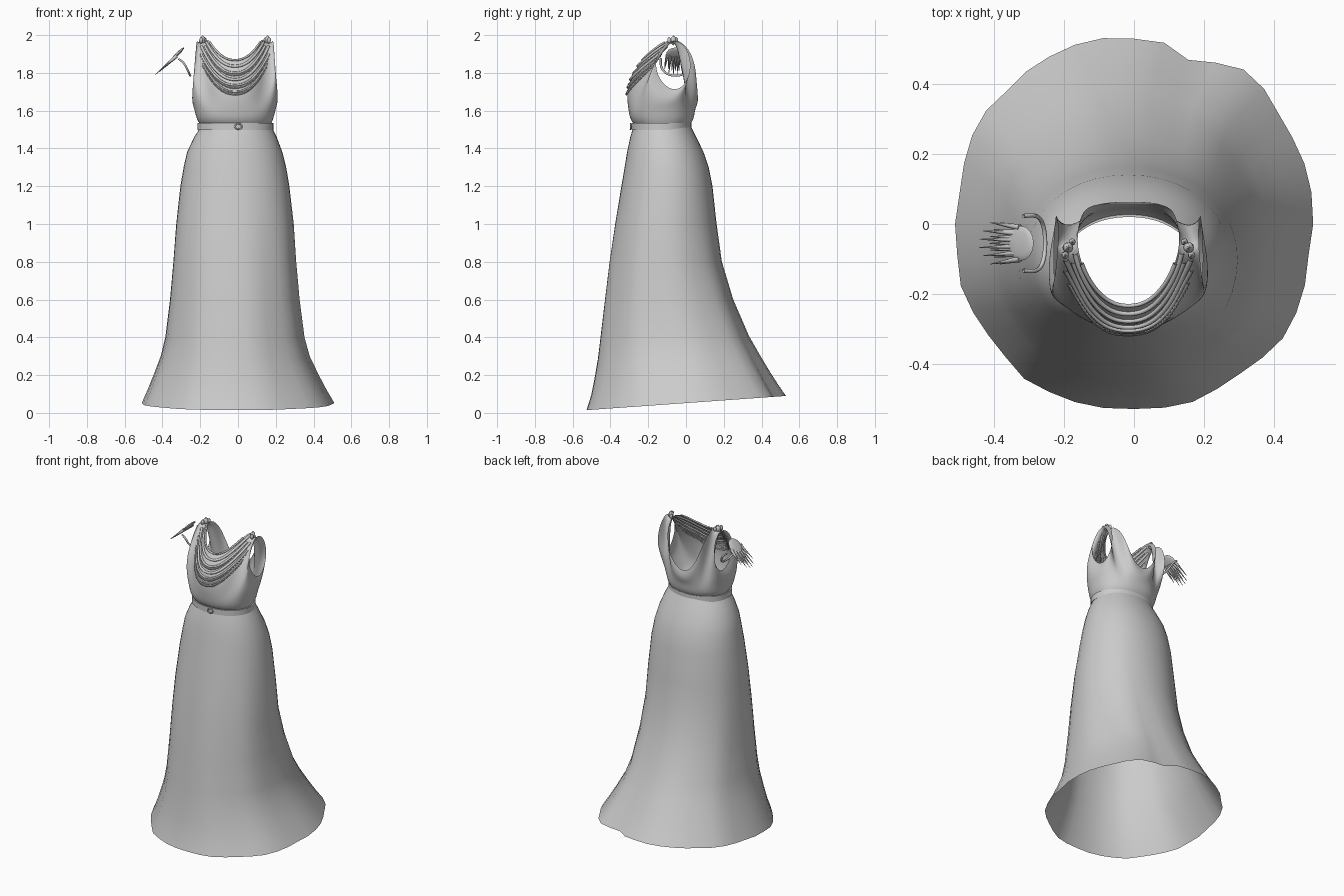
import bpy, bmesh, random
from math import sin, cos, pi, radians
from mathutils import Vector
from mathutils.bvhtree import BVHTree

random.seed(4)
if "Cube" in bpy.data.objects:
    bpy.data.objects.remove(bpy.data.objects["Cube"])

GREY = (0.6, 0.6, 0.6, 1)
cloth = bpy.data.materials.new("grey cloth")
cloth.use_nodes = True
cloth.diffuse_color = GREY
cloth.node_tree.nodes["Principled BSDF"].inputs["Base Color"].default_value = GREY


def finish(name, bm, subdivisions=0, angle=50):
    mesh = bpy.data.meshes.new(name)
    bmesh.ops.recalc_face_normals(bm, faces=bm.faces)
    bm.to_mesh(mesh)
    bm.free()
    mesh.materials.append(cloth)
    ob = bpy.data.objects.new(name, mesh)
    bpy.context.collection.objects.link(ob)
    if subdivisions:
        mod = ob.modifiers.new("soften", "SUBSURF")
        mod.levels = mod.render_levels = subdivisions
    bpy.ops.object.select_all(action="DESELECT")
    ob.select_set(True)
    bpy.context.view_layer.objects.active = ob
    bpy.ops.object.shade_smooth_by_angle(angle=radians(angle))
    return ob


def loft(name, rings, close_rings=False, **kw):
    """Skin a list of closed rings of points."""
    bm = bmesh.new()
    rows = [[bm.verts.new(p) for p in ring] for ring in rings]
    pairs = list(zip(rows, rows[1:])) + ([(rows[-1], rows[0])] if close_rings else [])
    for a, b in pairs:
        for i in range(len(a)):
            j = (i + 1) % len(a)
            bm.faces.new((a[i], a[j], b[j], b[i]))
    bmesh.ops.remove_doubles(bm, verts=bm.verts, dist=0.0005)
    return finish(name, bm, **kw)


def tube(name, points, radius):
    curve = bpy.data.curves.new(name, "CURVE")
    curve.dimensions = "3D"
    curve.bevel_depth = radius
    curve.bevel_resolution = 1
    curve.resolution_u = 4
    spline = curve.splines.new("BEZIER")
    spline.bezier_points.add(len(points) - 1)
    for bp, p in zip(spline.bezier_points, points):
        bp.co = p
        bp.handle_left_type = bp.handle_right_type = "AUTO"
    curve.materials.append(cloth)
    ob = bpy.data.objects.new(name, curve)
    bpy.context.collection.objects.link(ob)
    return ob


def oval(angle, x0, x1, y0, y1, z, power=0.95):
    """Point on a rounded outline; angle 0 is the front, 90 is +x."""
    a = radians(angle)
    s, c = sin(a), -cos(a)
    s, c = [abs(v) ** power * (1 if v > 0 else -1) for v in (s, c)]
    return Vector(((x0 + x1) / 2 + (x1 - x0) / 2 * s, (y0 + y1) / 2 + (y1 - y0) / 2 * c, z))


# Skirt: z, right, left, front, back
SKIRT = [(1.51, -.20, .18, -.28, .03), (1.46, -.232, .205, -.295, .055),
         (1.38, -.27, .235, -.312, .093), (1.3, -.288, .255, -.325, .12),
         (1.2, -.305, .272, -.342, .14), (1.0, -.327, .295, -.375, .162),
         (.8, -.342, .308, -.405, .19), (.6, -.36, .326, -.43, .25),
         (.4, -.385, .352, -.455, .335), (.3, -.41, .38, -.468, .39),
         (.2, -.448, .428, -.487, .445), (.12, -.48, .47, -.505, .49),
         (.052, -.51, .51, -.53, .53)]
SEGMENTS = 40
ripple = [random.uniform(-.012, .012) for _ in range(SEGMENTS)]
notch = round(SEGMENTS * 162 / 360)
ripple[notch] = -.075
ripple[notch - 1] = -.04
rings = []
for z, *box in SKIRT:
    flare = max(0, 1 - z / 1.2)
    ring = []
    for i in range(SEGMENTS):
        p = oval(i * 360 / SEGMENTS, *box, z)
        k = 1 + ripple[i] * flare ** 1.5 + .008 * min(1, 3 * flare) * sin(i * 2 * pi / 5)
        p.x, p.y = p.x * k, p.y * k
        p.z += .085 * p.y * flare ** 4
        ring.append(p)
    rings.append(ring)
loft("skirt", rings)

# Belt with a small buckle
BELT = [(1.498, 0), (1.498, .008), (1.534, .008), (1.534, 0)]
loft("belt", [[oval(i * 7.5, -.207 - g, .179 + g, -.28 - g, .02 + g, z) for i in range(48)]
              for z, g in BELT], close_rings=True, angle=40)
tube("buckle", [(-.02, -.292, 1.516), (0, -.294, 1.53), (.02, -.292, 1.516),
                (0, -.294, 1.502), (-.02, -.292, 1.516)], .004)

# Bodice: waist angle and matching point on the neckline, shoulder and armhole edge
MID = -.016
EDGE = [(0, 0, -.235, 1.865), (12, .07, -.215, 1.885), (24, .12, -.15, 1.94),
        (33, .15, -.065, 1.995), (42, .20, -.065, 1.985), (52, .208, -.14, 1.93),
        (62, .21, -.17, 1.84), (76, .212, -.13, 1.74), (95, .212, -.05, 1.695),
        (112, .208, .015, 1.76), (124, .205, .03, 1.85), (134, .20, .005, 1.94),
        (142, .20, -.065, 1.985), (150, .15, -.065, 1.995), (156, .14, .02, 1.93),
        (162, .115, .052, 1.83), (170, .07, .057, 1.73), (180, 0, .057, 1.685)]
edge = EDGE + [(360 - a, -x, y, z) for a, x, y, z in EDGE[-2:0:-1]]
bottom, lower, bust = [[oval(e[0], *box) for e in edge] for box in (
    (-.205, .178, -.278, .025, 1.53), (-.222, .19, -.297, .042, 1.555),
    (-.234, .202, -.306, .048, 1.605))]
rings = [bottom, lower, bust]
for t in (.25, .5, .75, 1):
    ring = []
    for (a, x, y, z), low in zip(edge, bust):
        p = low.lerp(Vector((x + MID, y, z)), t)
        r = radians(a)
        swell = sin(pi * t) * (.008 + .03 * max(0, cos(r)))
        fold = .004 * sin(a * .6) * sin(pi * t)
        ring.append(p + Vector((sin(r), -cos(r), 0)) * (swell + fold))
    rings.append(ring)
bodice = loft("bodice", rings, subdivisions=2, angle=180)

# Draped swags across the chest, laid onto the bodice, with beaded fringe
deps = bpy.context.evaluated_depsgraph_get()
surface = BVHTree.FromObject(bodice, deps)


def on_chest(x, z):
    hit = surface.ray_cast(Vector((x, -1, z)), Vector((0, 1, 0)))[0]
    return hit if hit and hit.y < -.06 else None


def add_drop(bm, place, size):
    made = bmesh.ops.create_icosphere(bm, subdivisions=1, radius=1)["verts"]
    for v in made:
        v.co = Vector((v.co.x * size, v.co.y * size, v.co.z * size * 1.6)) + place


beads = bmesh.new()
SWAGS = [(1.868, 2.0, .155, .006, 0), (1.835, 1.985, .163, .008, 0),
         (1.80, 1.965, .17, .007, 1), (1.765, 1.94, .178, .008, 0),
         (1.735, 1.90, .18, .006, 1), (1.70, 1.85, .17, .005, 1)]
for n, (low, high, half, radius, beaded) in enumerate(SWAGS):
    path = []
    for i in range(-14, 15):
        u = i / 14
        p = on_chest(MID + half * u, low + (high - low) * abs(u) ** 2.2)
        if p:
            path.append(p + Vector((0, -.002, 0)))
    tube("swag_%d" % (n + 1), path, radius)
    if beaded:
        for a, b in zip(path, path[1:]):
            for t in (0, .5):
                add_drop(beads, a.lerp(b, t) + Vector((0, -.005, -.012)), .0055)
finish("bead_fringe", beads)

# Shoulder knots
knots = bmesh.new()
for side in (-1, 1):
    for dx, dy, size in ((0, 0, .017), (.008, -.022, .012), (-.012, .016, .011)):
        add_drop(knots, Vector((MID + side * (.172 + dx), -.067 + dy, 1.972)), size)
finish("shoulder_knots", knots)

# Hand ornament: domed plate, hanging spikes and wrist loop
CY = -.055
plate = bmesh.new()
bmesh.ops.create_uvsphere(plate, u_segments=16, v_segments=8, radius=1)
along, across = Vector((.7, 0, .7)), Vector((-.7, 0, .7))
for v in plate.verts:
    c = v.co.copy()
    v.co = Vector((-.322, CY, 1.898)) + along * c.x * .052 + across * c.z * .009 + Vector((0, c.y * .05, 0))
finish("hand_plate", plate)

spikes = bmesh.new()
for layer, count in ((0, 6), (1, 7)):
    for i in range(count):
        u = 2 * i / (count - 1) - 1
        start = Vector((-.325, CY + .045 * u, 1.892 - .004 * layer))
        reach = (.165 if layer == 0 else .125) - .045 * u * u
        tip = start + Vector((-.70 * reach, .014 * u, -.63 * reach))
        axis = tip - start
        cone = bmesh.ops.create_cone(spikes, segments=8, radius1=.009, radius2=.001,
                                     depth=axis.length, cap_ends=True)["verts"]
        turn = axis.to_track_quat("Z", "Y")
        for v in cone:
            v.co = turn @ v.co + (start + tip) / 2
finish("hand_spikes", spikes)

loop = []
for i in range(17):
    u = i / 8 - 1
    drop = 1 - u * u
    y = CY + .078 * sin(u * pi / 2) * (1 + .15 * drop)
    loop.append((-.315 + .062 * drop ** .6, y, 1.875 - .09 * drop))
tube("wrist_loop", loop, .006)
